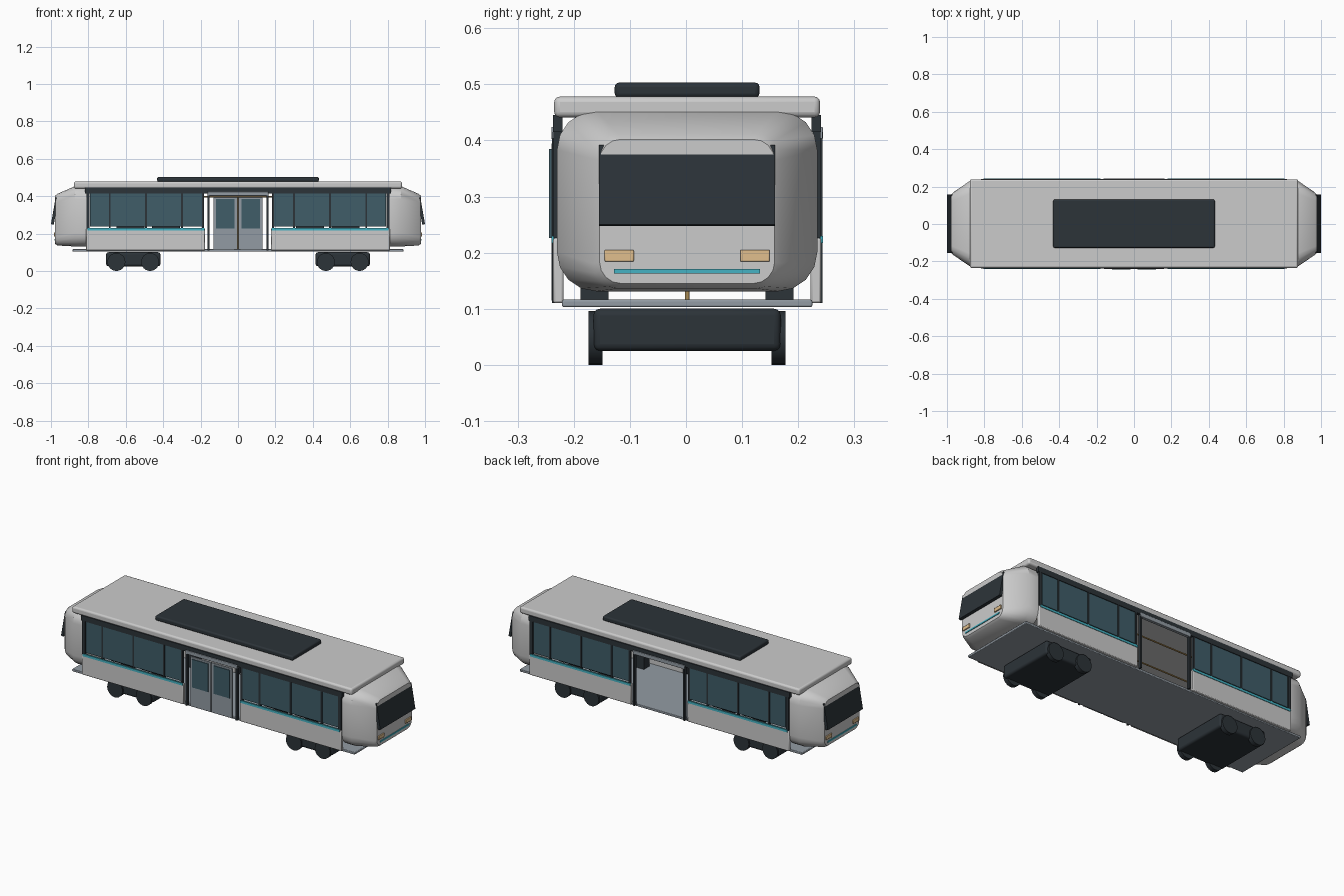
import bpy, bmesh, math
from math import radians, cos, sin, pi

if "Cube" in bpy.data.objects:
    bpy.data.objects.remove(bpy.data.objects["Cube"])

YC = 0.002  # body centre line, door glass sticks out on the front side


def material(name, rgb):
    m = bpy.data.materials.new(name)
    m.diffuse_color = (*rgb, 1)
    m.use_nodes = True
    m.node_tree.nodes["Principled BSDF"].inputs["Base Color"].default_value = m.diffuse_color
    return m


DARK = material("dark_trim", (0.025, 0.033, 0.04))
GLASS = material("tinted_glass", (0.05, 0.11, 0.14))
TEAL = material("teal_stripe", (0.06, 0.45, 0.55))
STEEL = material("steel", (0.29, 0.33, 0.37))
LAMP = material("warm_lamp", (0.75, 0.52, 0.27))
BRASS = material("brass_rail", (0.45, 0.28, 0.09))
BODY = material("body_grey", (0.6, 0.61, 0.59))


def finish(bm, name, mat, bevel=0.0, segs=2):
    bmesh.ops.recalc_face_normals(bm, faces=bm.faces)
    me = bpy.data.meshes.new(name)
    bm.to_mesh(me)
    bm.free()
    me.materials.append(mat)
    ob = bpy.data.objects.new(name, me)
    bpy.context.collection.objects.link(ob)
    if bevel:
        b = ob.modifiers.new("bevel", "BEVEL")
        b.width, b.segments = bevel, segs
    bpy.ops.object.select_all(action="DESELECT")
    ob.select_set(True)
    bpy.context.view_layer.objects.active = ob
    bpy.ops.object.shade_smooth_by_angle(angle=radians(35))
    return ob


def box(name, x, y, z, mat, bevel=0.0, segs=2):
    """Box from (min, max) ranges."""
    bm = bmesh.new()
    bmesh.ops.create_cube(bm, size=1)
    for v in bm.verts:
        v.co = [r[0] + (r[1] - r[0]) * (c + 0.5) for r, c in zip((x, y, z), v.co)]
        v.co.y += YC
    return finish(bm, name, mat, bevel, segs)


def span(a, b, s):
    """Range mirrored to side s."""
    return tuple(sorted((a * s, b * s)))


def rod(name, p, axis, length, r, mat, sides=12, bevel=0.0):
    bm = bmesh.new()
    bmesh.ops.create_cone(bm, cap_ends=True, segments=sides, radius1=r, radius2=r, depth=length)
    for v in bm.verts:
        a, b, c = v.co
        v.co = {"x": (c, a, b), "y": (a, c, b), "z": (a, b, c)}[axis]
        v.co.x += p[0]
        v.co.y += p[1] + YC
        v.co.z += p[2]
    return finish(bm, name, mat, bevel)


def section(x, hw, z0, z1, r, n=4):
    """Rounded rectangle across the vehicle at x."""
    pts = []
    for i, (cy, cz) in enumerate(((hw - r, z1 - r), (r - hw, z1 - r), (r - hw, z0 + r), (hw - r, z0 + r))):
        for k in range(n + 1):
            a = pi / 2 * (i + k / n)
            pts.append((x, cy + r * cos(a) + YC, cz + r * sin(a)))
    return pts


def loft(name, rings, mat):
    bm = bmesh.new()
    loops = [[bm.verts.new(p) for p in ring] for ring in rings]
    n = len(loops[0])
    for a, b in zip(loops, loops[1:]):
        for i in range(n):
            bm.faces.new((a[i], a[(i + 1) % n], b[(i + 1) % n], b[i]))
    bm.faces.new(loops[0])
    bm.faces.new(loops[-1])
    return finish(bm, name, mat)


# Roof, roof unit and floor
box("roof", (-0.877, 0.877), (-0.237, 0.237), (0.441, 0.478), BODY, 0.01, 3)
box("roof_unit", (-0.432, 0.432), (-0.129, 0.129), (0.476, 0.503), DARK, 0.008, 3)
box("floor", (-0.885, 0.885), (-0.223, 0.223), (0.103, 0.116), STEEL, 0.003)

# Bogies and wheels
for s, side in ((-1, "left"), (1, "right")):
    box(f"{side}_bogie", span(0.415, 0.705, s), (-0.167, 0.167), (0.025, 0.1), DARK, 0.012, 3)
    for x in (0.47, 0.65):
        for y in (-1, 1):
            rod(f"{side}_wheel", (x * s, y * 0.163, 0.048), "y", 0.025, 0.048, DARK, 24)

# Cab ends with windscreen, headlights and nose stripe
for s, end in ((-1, "left"), (1, "right")):
    loft(f"{end}_cab", [section(0.81 * s, 0.232, 0.131, 0.453, 0.07),
                        section(0.872 * s, 0.232, 0.131, 0.453, 0.07),
                        section(0.966 * s, 0.168, 0.136, 0.412, 0.045),
                        section(0.978 * s, 0.156, 0.145, 0.402, 0.038)], BODY)
    profile = ((1.0, 0.25), (0.975, 0.392), (0.96, 0.389), (0.985, 0.247))
    loft(f"{end}_windscreen", [[(x * s, y + YC, z) for x, z in profile] for y in (-0.157, 0.157)], DARK)
    box(f"{end}_nose_stripe", span(0.972, 0.982, s), (-0.13, 0.13), (0.163, 0.171), TEAL)
    for y in (-1, 1):
        box(f"{end}_headlight", span(0.97, 0.984, s), span(0.095, 0.147, y), (0.184, 0.205), LAMP, 0.002)

# Side walls: lower panels, stripes, windows, pillars, bands and door frames
for sy, side in ((-1, "front"), (1, "back")):
    box(f"{side}_window_band", (-0.818, 0.818), span(0.222, 0.239, sy), (0.415, 0.445), DARK)
    box(f"{side}_door_header", (-0.162, 0.162), span(0.225, 0.242, sy), (0.402, 0.424), STEEL, 0.002)
    for sx in (-1, 1):
        box(f"{side}_lower_panel", span(0.177, 0.813, sx), span(0.22, 0.239, sy), (0.11, 0.226), BODY, 0.004)
        box(f"{side}_side_stripe", span(0.18, 0.805, sx), span(0.234, 0.242, sy), (0.217, 0.23), TEAL)
        box(f"{side}_window", span(0.19, 0.79, sx), span(0.227, 0.235, sy), (0.238, 0.417), GLASS)
        for x in (0.187, 0.3, 0.492, 0.686, 0.802):
            w = 0.009 if x > 0.8 else 0.005
            box(f"{side}_pillar", span(x - w, x + w, sx), span(0.224, 0.238, sy), (0.226, 0.417), DARK)
        box(f"{side}_door_post", span(0.152, 0.162, sx), span(0.225, 0.241, sy), (0.11, 0.415), DARK)
        # Bench seats along the windows
        for x in (0.31, 0.5):
            box(f"{side}_seat", span(x, x + 0.15, sx), span(0.12, 0.2, sy), (0.215, 0.245), DARK, 0.006)
            box(f"{side}_seat_back", span(x, x + 0.15, sx), span(0.195, 0.212, sy), (0.22, 0.32), DARK, 0.005)
            box(f"{side}_seat_base", span(x + 0.05, x + 0.1, sx), span(0.14, 0.19, sy), (0.114, 0.218), DARK)
    rod(f"{side}_grab_rail", (0, sy * 0.1, 0.397), "x", 1.4, 0.004, BRASS)

# Sliding door leaves on the front side, open doorway at the back
for sx in (-1, 1):
    box("door_leaf", span(0.002, 0.132, sx), (-0.242, -0.232), (0.114, 0.395), STEEL, 0.002)
    box("door_glass", span(0.018, 0.118, sx), (-0.2465, -0.23), (0.226, 0.385), GLASS)

# Centre pole
rod("centre_pole", (0, 0, 0.28), "z", 0.33, 0.004, BRASS)
